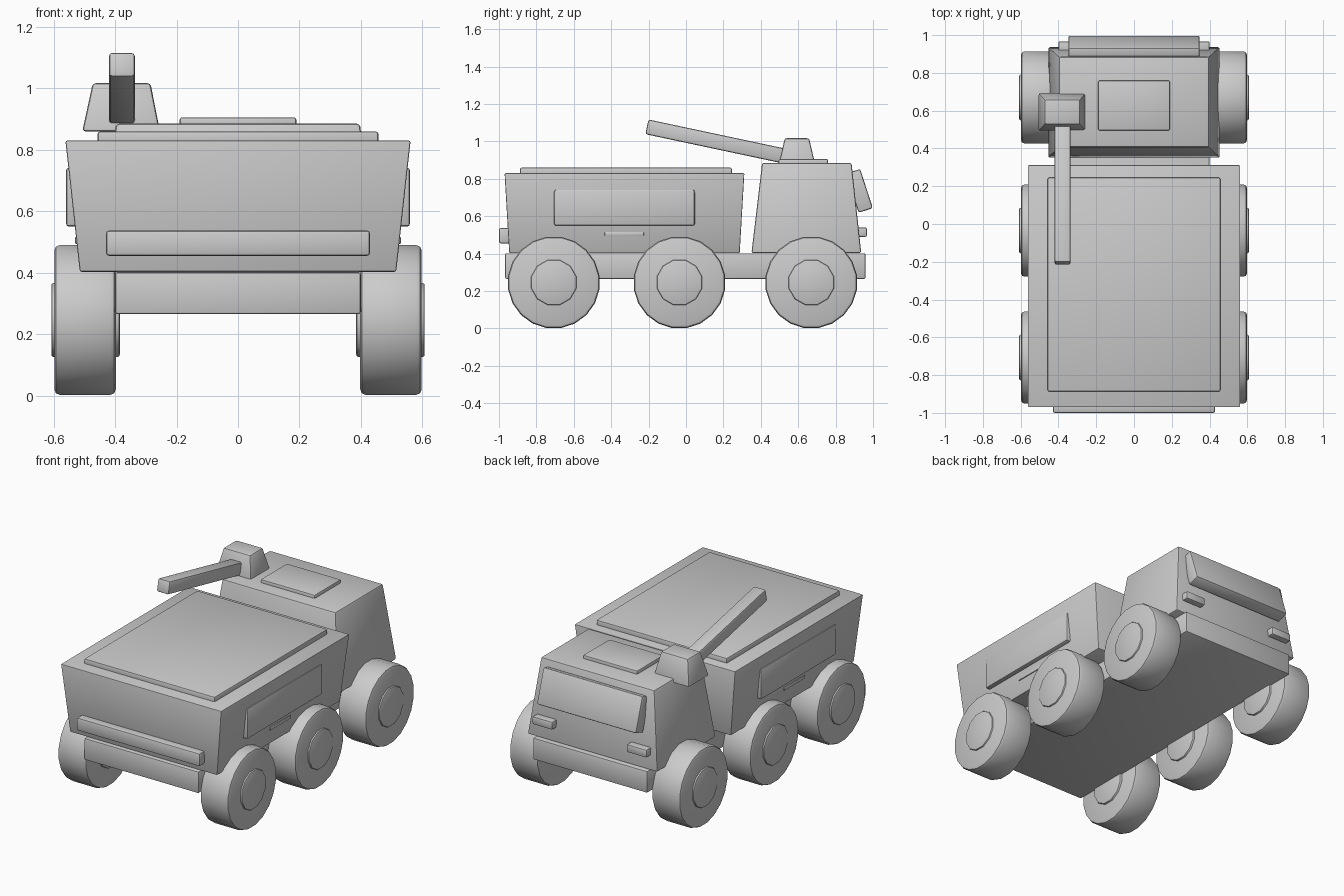
import bpy, bmesh, math
from mathutils import Matrix

if "Cube" in bpy.data.objects:
    bpy.data.objects.remove(bpy.data.objects["Cube"])

grey = bpy.data.materials.new("plain_grey")
grey.diffuse_color = (0.6, 0.6, 0.6, 1)
grey.use_nodes = True
grey.node_tree.nodes["Principled BSDF"].inputs["Base Color"].default_value = grey.diffuse_color


def finish(name, bm, bevel, matrix=None, min_angle=40):
    """Bevel the hard edges, place the mesh and shade it."""
    bmesh.ops.recalc_face_normals(bm, faces=bm.faces)
    if bevel:
        edges = [e for e in bm.edges if e.calc_face_angle(0) > math.radians(min_angle)]
        bmesh.ops.bevel(bm, geom=edges, offset=bevel, segments=2, profile=0.5,
                        affect='EDGES', clamp_overlap=True)
    if matrix:
        bm.transform(matrix)
    me = bpy.data.meshes.new(name)
    bm.to_mesh(me)
    bm.free()
    me.materials.append(grey)
    ob = bpy.data.objects.new(name, me)
    bpy.context.collection.objects.link(ob)
    bpy.ops.object.select_all(action='DESELECT')
    ob.select_set(True)
    bpy.context.view_layer.objects.active = ob
    bpy.ops.object.shade_smooth_by_angle(angle=math.radians(35))
    return ob


def block(name, bottom, top, z0, z1, bevel=0.008, matrix=None):
    """Box or frustum; bottom and top are (x0, x1, y0, y1)."""
    bm = bmesh.new()
    rings = []
    for (x0, x1, y0, y1), z in ((bottom, z0), (top, z1)):
        rings.append([bm.verts.new((x, y, z)) for x, y in
                      ((x0, y0), (x1, y0), (x1, y1), (x0, y1))])
    a, b = rings
    bm.faces.new(a[::-1])
    bm.faces.new(b)
    for i in range(4):
        j = (i + 1) % 4
        bm.faces.new((a[i], a[j], b[j], b[i]))
    return finish(name, bm, bevel, matrix)


def box(name, x0, x1, y0, y1, z0, z1, bevel=0.008, matrix=None):
    return block(name, (x0, x1, y0, y1), (x0, x1, y0, y1), z0, z1, bevel, matrix)


def disc(name, radius, x0, x1, y, z, sides, bevel):
    """Cylinder lying along x."""
    bm = bmesh.new()
    bmesh.ops.create_cone(bm, cap_ends=True, segments=sides, radius1=radius,
                          radius2=radius, depth=abs(x1 - x0))
    place = (Matrix.Translation(((x0 + x1) / 2, y, z)) @ Matrix.Rotation(math.pi / 2, 4, 'Y')
             @ Matrix.Rotation(math.pi / sides, 4, 'Z'))
    return finish(name, bm, bevel, place)


# chassis
box("chassis", -0.40, 0.40, -0.967, 0.96, 0.265, 0.402)

# cargo body with lid and bumper
block("cargo_body", (-0.515, 0.515, -0.945, 0.287), (-0.562, 0.562, -0.97, 0.312),
      0.403, 0.83, 0.006)
box("cargo_lid", -0.457, 0.457, -0.887, 0.245, 0.81, 0.86)
box("bumper", -0.43, 0.43, -1.0, -0.93, 0.455, 0.537, 0.01)

# cab with roof hatch
block("cab", (-0.455, 0.455, 0.35, 0.937), (-0.397, 0.397, 0.407, 0.885), 0.403, 0.885, 0.01)
box("roof_hatch", -0.19, 0.19, 0.495, 0.76, 0.87, 0.906)

# tilted windscreen block
box("windscreen", -0.348, 0.348, -0.08, 0.0, -0.11, 0.11, 0.01,
    Matrix.Translation((0, 0.965, 0.748)) @ Matrix.Rotation(math.radians(18), 4, 'X'))

# turret and barrel, the barrel's free end raised
block("turret", (-0.507, -0.254, 0.492, 0.695), (-0.473, -0.285, 0.528, 0.658), 0.86, 1.017, 0.01)
box("barrel", -0.042, 0.042, 0.0, 0.80, -0.04, 0.04, 0.01,
    Matrix.Translation((-0.378, -0.209, 1.078)) @ Matrix.Rotation(math.radians(-12), 4, 'X'))

# parts repeated on both sides
for s, side in ((1, "right"), (-1, "left")):
    def mirrored(name, a, b, *rest):
        box(f"{name}_{side}", min(s * a, s * b), max(s * a, s * b), *rest)

    mirrored("side_panel", 0.50, 0.56, -0.705, 0.047, 0.55, 0.742, 0.01)
    mirrored("side_handle", 0.50, 0.531, -0.435, -0.225, 0.494, 0.516, 0.004)
    mirrored("headlight", 0.26, 0.40, 0.90, 0.967, 0.49, 0.54, 0.008)
    for y, pos in ((-0.707, "end"), (-0.035, "middle"), (0.67, "cab")):
        disc(f"wheel_{pos}_{side}", 0.247, s * 0.398, s * 0.598, y, 0.246, 20, 0.018)
        disc(f"hub_{pos}_{side}", 0.125, s * 0.385, s * 0.608, y, 0.246, 12, 0.008)
